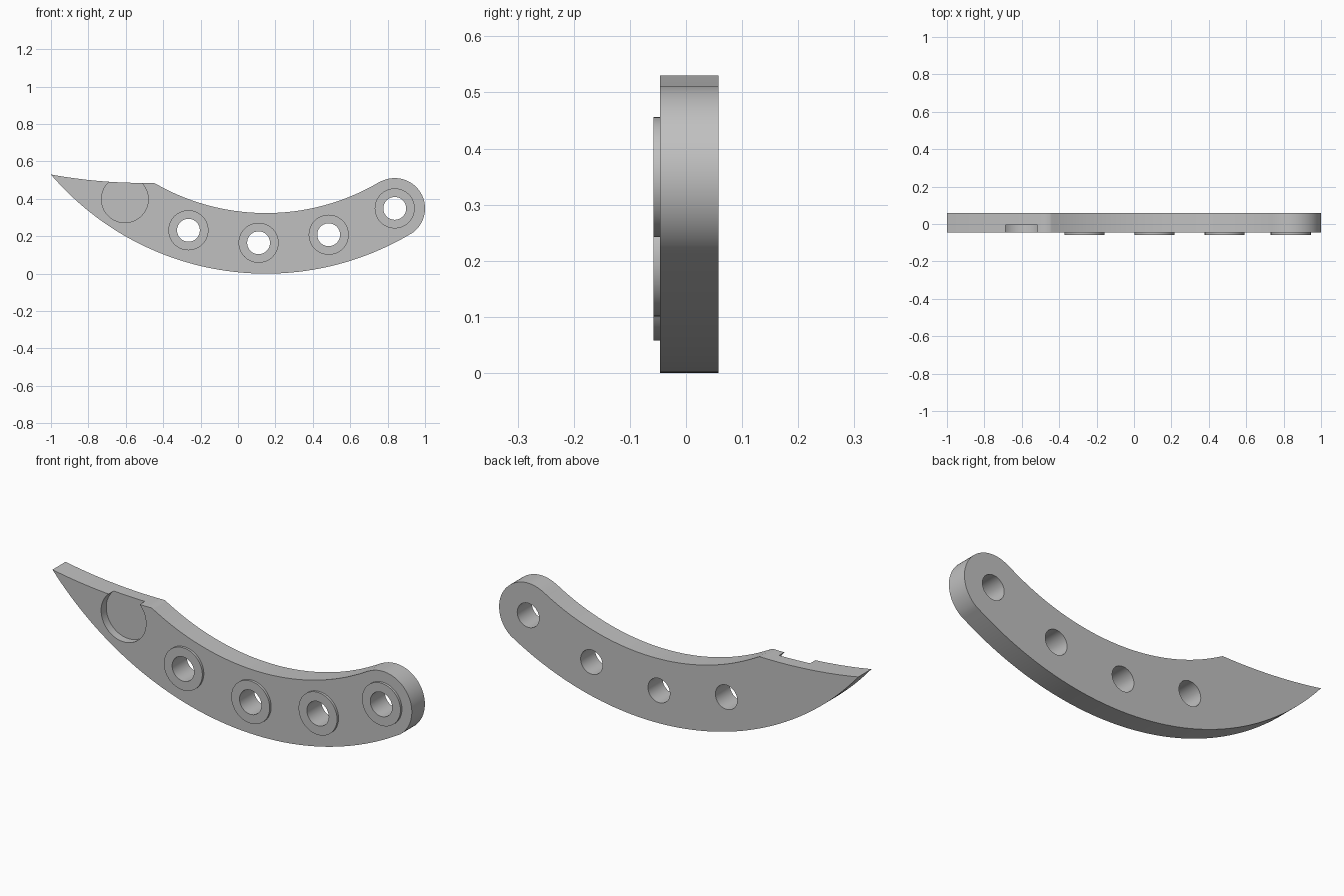
import bpy, bmesh
from math import sin, cos, asin, atan2, pi, radians
from mathutils import Matrix

if "Cube" in bpy.data.objects:
    bpy.data.objects.remove(bpy.data.objects["Cube"])

FRONT, BACK = -0.046, 0.058
BOSS_FRONT = -0.058
POCKET_FLOOR = -0.005
HOLES = [(-0.265, 0.232), (0.11, 0.165), (0.485, 0.208), (0.838, 0.349)]

grey = bpy.data.materials.new("plain grey")
grey.use_nodes = True
colour = (0.53, 0.53, 0.53, 1)
grey.diffuse_color = colour
grey.node_tree.nodes["Principled BSDF"].inputs["Base Color"].default_value = colour


def arc(cx, cz, r, start, end, steps):
    return [(cx + r * cos(start + (end - start) * i / steps),
             cz + r * sin(start + (end - start) * i / steps)) for i in range(steps + 1)]


def make_object(name, bm):
    bmesh.ops.recalc_face_normals(bm, faces=bm.faces)
    mesh = bpy.data.meshes.new(name)
    bm.to_mesh(mesh)
    bm.free()
    mesh.materials.append(grey)
    obj = bpy.data.objects.new(name, mesh)
    bpy.context.collection.objects.link(obj)
    return obj


def disc(name, x, z, r, y0, y1):
    """Cylinder lying along the y axis."""
    bm = bmesh.new()
    place = Matrix.Translation((x, (y0 + y1) / 2, z)) @ Matrix.Rotation(pi / 2, 4, "X")
    bmesh.ops.create_cone(bm, cap_ends=True, segments=64, radius1=r, radius2=r,
                          depth=y1 - y0, matrix=place)
    return make_object(name, bm)


def combine(target, tool, operation):
    """Apply a boolean and discard the tool."""
    mod = target.modifiers.new("combine", "BOOLEAN")
    mod.operation = operation
    mod.solver = "EXACT"
    mod.object = tool
    bpy.ops.object.select_all(action="DESELECT")
    bpy.context.view_layer.objects.active = target
    target.select_set(True)
    bpy.ops.object.modifier_apply(modifier=mod.name)
    bpy.data.objects.remove(tool)


# Outline: concentric bottom and inner arcs, round end, shallow arc to the tip
CX, CZ, R_OUT, R_IN = 0.15, 1.513, 1.513, 1.189
end_x, end_z = HOLES[-1]
end_angle = atan2(end_z - CZ, end_x - CX)
tip_angle = atan2(0.531 - CZ, -1 - CX)
step_angle = -pi / 2 - asin(0.59 / R_IN)
outline = arc(CX, CZ, R_OUT, tip_angle, end_angle, 64)
outline += arc(end_x, end_z, 0.162, end_angle, end_angle + pi, 32)[1:-1]
outline += arc(CX, CZ, R_IN, end_angle, step_angle, 48)
R_TIP = 2.8
outline += arc(-0.5, 0.485 + R_TIP, R_TIP, -pi / 2 + asin(0.05 / R_TIP),
               -pi / 2 - asin(0.5 / R_TIP), 20)[:-1]

# Curved bar
bm = bmesh.new()
face = bm.faces.new([bm.verts.new((x, FRONT, z)) for x, z in outline])
side = bmesh.ops.extrude_face_region(bm, geom=[face])
moved = [v for v in side["geom"] if isinstance(v, bmesh.types.BMVert)]
bmesh.ops.translate(bm, verts=moved, vec=(0, BACK - FRONT, 0))
bar = make_object("curved_bar", bm)

# Raised rings, through holes and the round pocket open at the top edge
for x, z in HOLES:
    combine(bar, disc("boss", x, z, 0.107, BOSS_FRONT, 0), "UNION")
    combine(bar, disc("hole_cutter", x, z, 0.061, -0.2, 0.2), "DIFFERENCE")
combine(bar, disc("pocket_cutter", -0.605, 0.398, 0.125, -0.2, POCKET_FLOOR), "DIFFERENCE")

bpy.ops.object.shade_smooth_by_angle(angle=radians(30))
